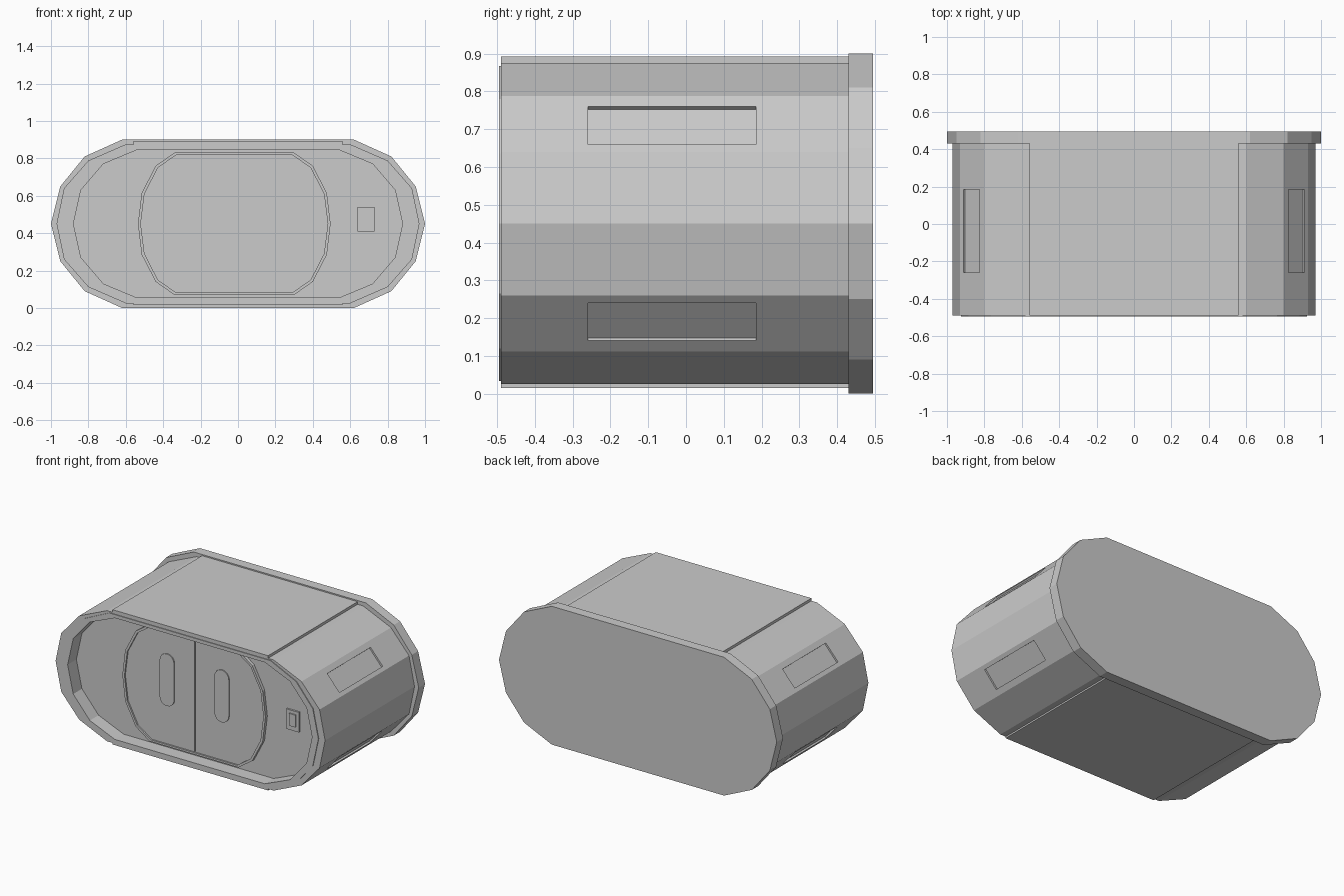
import bpy, bmesh, math
from mathutils import Vector

if "Cube" in bpy.data.objects:
    bpy.data.objects.remove(bpy.data.objects["Cube"])

MID = 0.45  # height of the centre line


def ring(quarter, cx=0.0):
    """Mirror a quarter profile (top flat corner -> side tip) into a closed outline."""
    right = quarter + [(x, -z) for x, z in reversed(quarter[:-1])]
    left = [(-x, z) for x, z in reversed(right)]
    return [(x + cx, z + MID) for x, z in right + left]


def loft(name, sections):
    """Skin a list of (y, outline) sections and cap both ends."""
    bm = bmesh.new()
    rings = [[bm.verts.new((x, y, z)) for x, z in pts] for y, pts in sections]
    n = len(rings[0])
    for a, b in zip(rings, rings[1:]):
        for i in range(n):
            j = (i + 1) % n
            bm.faces.new((a[i], a[j], b[j], b[i]))
    bm.faces.new(rings[0])
    bm.faces.new(rings[-1])
    bmesh.ops.recalc_face_normals(bm, faces=bm.faces)
    me = bpy.data.meshes.new(name)
    bm.to_mesh(me)
    bm.free()
    ob = bpy.data.objects.new(name, me)
    bpy.context.collection.objects.link(ob)
    return ob


def box(name, lo, hi):
    x0, y0, z0 = lo
    x1, y1, z1 = hi
    pts = [(x0, z0), (x1, z0), (x1, z1), (x0, z1)]
    return loft(name, [(y0, pts), (y1, pts)])


def cut(target, cutter):
    """Subtract the cutter and remove it."""
    mod = target.modifiers.new("cut", 'BOOLEAN')
    mod.operation = 'DIFFERENCE'
    mod.solver = 'EXACT'
    mod.object = cutter
    cutter.hide_render = True
    bpy.context.view_layer.objects.active = target
    bpy.ops.object.modifier_apply(modifier=mod.name)
    bpy.data.objects.remove(cutter)


# Quarter profiles, relative to the centre line
FLANGE = [(0.62, 0.45), (0.82, 0.36), (0.95, 0.20), (1.00, 0)]
BODY = [(0.60, 0.425), (0.80, 0.338), (0.93, 0.19), (0.97, 0)]
LIP = [(0.58, 0.417), (0.765, 0.33), (0.885, 0.185), (0.925, 0)]
OPENING = [(0.54, 0.395), (0.72, 0.32), (0.84, 0.18), (0.88, 0)]
DOOR = [(0.32, 0.38), (0.42, 0.31), (0.495, 0.165), (0.515, 0)]
DOOR_IN = [(0.31, 0.368), (0.408, 0.30), (0.48, 0.16), (0.50, 0)]
DOOR_X = -0.02
WALL_Y = -0.405

# Hull with front lip and recessed front wall
hull = loft("hull", [(0.44, ring(BODY)), (-0.49, ring(BODY)), (-0.49, ring(LIP)),
                     (-0.495, ring(LIP)), (-0.495, ring(OPENING)), (WALL_Y, ring(OPENING))])

# Shallow rectangular recesses on the four slanted sides
for sx in (1, -1):
    for sz in (1, -1):
        a = Vector((0.913 * sx, MID + 0.21 * sz))
        b = Vector((0.826 * sx, MID + 0.31 * sz))
        n = Vector((0.756 * sx, 0.655 * sz))
        pts = [a - n * 0.012, b - n * 0.012, b + n * 0.05, a + n * 0.05]
        cut(hull, loft("recess_cutter", [(-0.26, pts), (0.185, pts)]))

# Back flange
loft("back_flange", [(0.43, ring(FLANGE)), (0.495, ring(FLANGE))])

# Raised roof and floor panels
box("roof_panel", (-0.56, -0.49, 0.86), (0.56, 0.43, 0.892))
box("floor_panel", (-0.56, -0.49, 0.015), (0.56, 0.43, 0.04))

# Double door with raised frame and centre seam
outer, inner = ring(DOOR, DOOR_X), ring(DOOR_IN, DOOR_X)
door = loft("door", [(WALL_Y + 0.01, outer), (WALL_Y - 0.02, outer),
                     (WALL_Y - 0.02, inner), (WALL_Y - 0.01, inner)])
cut(door, box("seam_cutter", (DOOR_X - 0.003, WALL_Y - 0.05, 0.084),
              (DOOR_X + 0.003, WALL_Y - 0.002, 0.816)))

# Rounded door handles
for side, name in ((-1, "left_handle"), (1, "right_handle")):
    cx, r = DOOR_X + 0.197 * side, 0.052
    pts = []
    for i in range(18):
        t = math.pi * (i if i < 9 else i - 1) / 8
        z = 0.618 if i < 9 else 0.382
        pts.append((cx + r * math.cos(t), z + r * math.sin(t)))
    loft(name, [(WALL_Y, pts), (WALL_Y - 0.017, pts)])

# Door control panel
box("control_panel", (0.64, WALL_Y - 0.012, 0.41), (0.73, WALL_Y + 0.01, 0.54))
box("control_button", (0.665, WALL_Y - 0.02, 0.44), (0.71, WALL_Y, 0.52))
